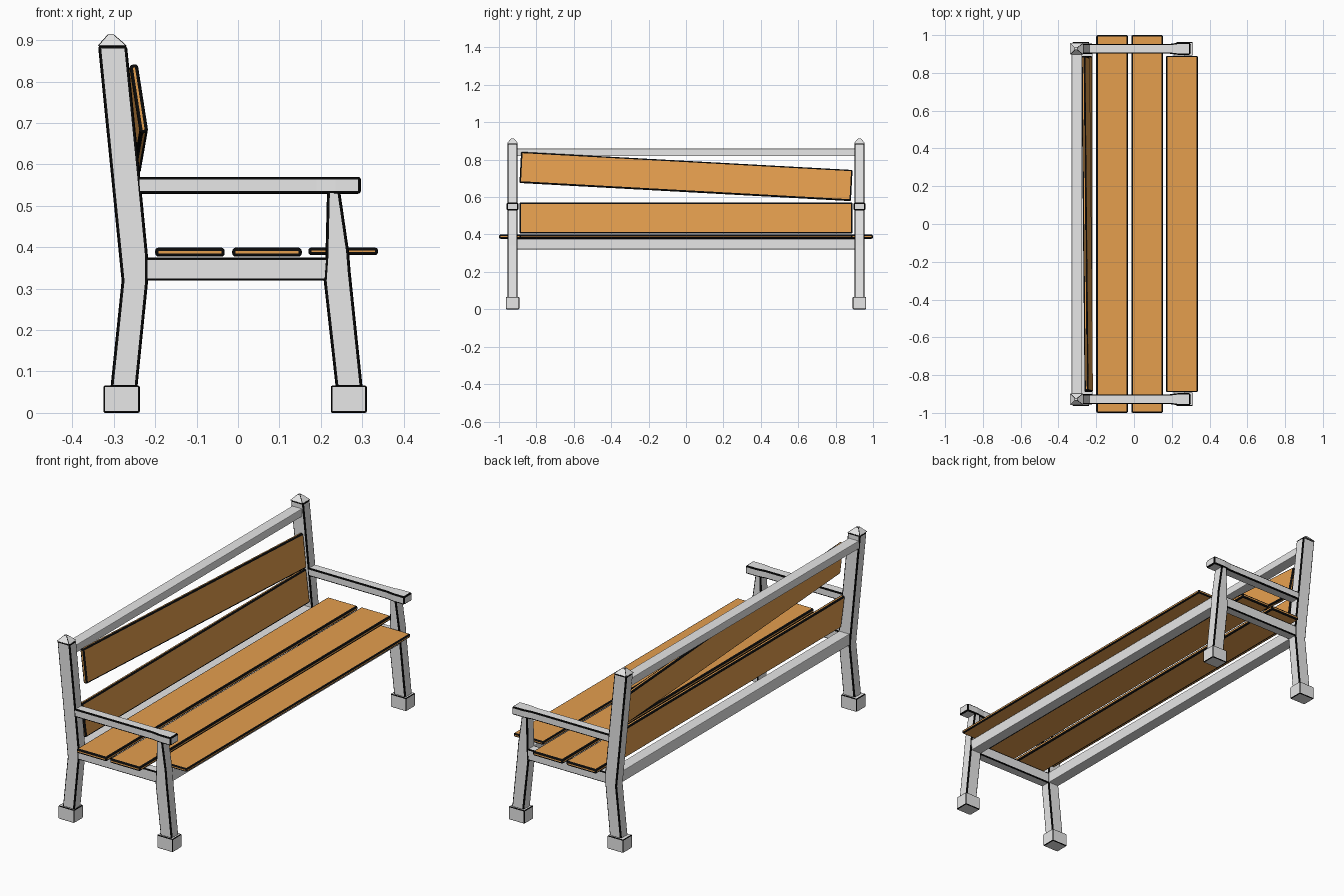
import bpy, bmesh
from mathutils import Vector, Matrix

if "Cube" in bpy.data.objects:
    bpy.data.objects.remove(bpy.data.objects["Cube"])


def material(name, rgb):
    m = bpy.data.materials.new(name)
    m.diffuse_color = (*rgb, 1)
    m.use_nodes = True
    m.node_tree.nodes["Principled BSDF"].inputs["Base Color"].default_value = m.diffuse_color
    return m


METAL = material("light grey", (0.8, 0.8, 0.8))
WOOD = material("warm wood", (0.78, 0.345, 0.076))
BLACK = material("black edging", (0.003, 0.003, 0.003))


def finish(name, bm, mat, bevel, segments=2, edging=True):
    """Make the object; its softened edges carry the black edging colour."""
    bmesh.ops.recalc_face_normals(bm, faces=bm.faces)
    me = bpy.data.meshes.new(name)
    bm.to_mesh(me)
    bm.free()
    me.materials.append(mat)
    ob = bpy.data.objects.new(name, me)
    bpy.context.collection.objects.link(ob)
    if bevel:
        mod = ob.modifiers.new("rounded edges", 'BEVEL')
        mod.width, mod.segments = bevel, segments
        mod.limit_method, mod.angle_limit = 'ANGLE', 0.6
        if edging:
            me.materials.append(BLACK)
            mod.material = 1
    return ob


def box_bm(x0, x1, y0, y1, z0, z1):
    bm = bmesh.new()
    bmesh.ops.create_cube(bm, size=1)
    bmesh.ops.scale(bm, vec=(x1 - x0, y1 - y0, z1 - z0), verts=bm.verts)
    bmesh.ops.translate(bm, vec=((x0 + x1) / 2, (y0 + y1) / 2, (z0 + z1) / 2), verts=bm.verts)
    return bm


def box(name, dims, mat, bevel, edging=True):
    return finish(name, box_bm(*dims), mat, bevel, 2, edging)


def prism(name, points, offset, mat, bevel):
    """Flat outline pushed along an offset."""
    bm = bmesh.new()
    face = bm.faces.new([bm.verts.new(p) for p in points])
    ext = bmesh.ops.extrude_face_region(bm, geom=[face])
    bmesh.ops.translate(bm, vec=offset, verts=[v for v in ext["geom"] if isinstance(v, bmesh.types.BMVert)])
    return finish(name, bm, mat, bevel)


def slat(name, centre, along, across, length, width, thick):
    """Board with black softened edges."""
    bm = box_bm(-thick / 2, thick / 2, -length / 2, length / 2, -width / 2, width / 2)
    y = Vector(along).normalized()
    x = y.cross(Vector(across)).normalized()
    z = x.cross(y)
    rot = Matrix((x, y, z)).transposed().to_4x4()
    bm.transform(Matrix.Translation(centre) @ rot)
    return finish(name, bm, WOOD, thick * 0.38, 3)


BACK = [(-0.308, 0.06), (-0.243, 0.06), (-0.217, 0.319), (-0.217, 0.375), (-0.236, 0.57),
        (-0.268, 0.887), (-0.338, 0.887), (-0.281, 0.319)]
FRONT = [(0.236, 0.06), (0.301, 0.06), (0.272, 0.34), (0.268, 0.39), (0.246, 0.54),
         (0.215, 0.54), (0.211, 0.375), (0.207, 0.319)]

# End frames, one on each side
for s, side in ((-1, "near"), (1, "far")):
    y0, y1 = s * 0.9, s * 0.955
    yc = s * 0.9275
    for label, outline in (("back_post", BACK), ("front_leg", FRONT)):
        prism(f"{side}_{label}", [(x, y0, z) for x, z in outline], (0, y1 - y0, 0), METAL, 0.007)
    for label, x0, x1 in (("back_foot", -0.325, -0.237), ("front_foot", 0.224, 0.311)):
        box(f"{side}_{label}", (x0, x1, yc - 0.036, yc + 0.036, 0, 0.066), METAL, 0.004)
    box(f"{side}_side_rail", (-0.23, 0.225, yc - 0.025, yc + 0.025, 0.319, 0.375), METAL, 0.006)
    # Armrest widens slightly towards its front end
    half = [(-0.245, 0.026), (0.19, 0.026), (0.235, 0.032), (0.297, 0.032)]
    arm = half + [(x, -y) for x, y in reversed(half)]
    prism(f"{side}_armrest", [(x, yc + y, 0.529) for x, y in arm], (0, 0, 0.041), METAL, 0.007)
    # Pyramid cap on the back post
    bm = box_bm(-0.339, -0.268, yc - 0.031, yc + 0.031, 0.882, 0.914)
    for v in bm.verts:
        if v.co.z > 0.9:
            v.co.x = -0.307 + (v.co.x + 0.3035) * 0.2
            v.co.y = yc + (v.co.y - yc) * 0.2
        else:
            v.co.z = 0.886
    finish(f"{side}_post_cap", bm, METAL, 0.002, 1)

# Long rails between the end frames
box("back_seat_rail", (-0.278, -0.22, -0.91, 0.91, 0.321, 0.377), METAL, 0.003, False)
box("front_seat_rail", (0.21, 0.267, -0.91, 0.91, 0.321, 0.377), METAL, 0.003, False)
box("top_back_rail", (-0.33, -0.275, -0.91, 0.91, 0.819, 0.859), METAL, 0.003, False)

# Seat boards: the front one is shorter and fits between the legs
for i, (x, length, z, t) in enumerate(((-0.116, 2.0, 0.388, 0.022), (0.07, 2.0, 0.388, 0.022),
                                       (0.254, 1.78, 0.390, 0.018))):
    slat(f"seat_board_{i + 1}", (x, 0, z), (0, 1, 0), (1, 0, 0), length, 0.168, t)

# Backrest boards: the upper one has slipped at one end
slat("lower_back_board", (-0.242, 0, 0.488), (0, 1, 0), (-0.13, 0, 1), 1.78, 0.167, 0.021)
slat("upper_back_board", (-0.248, 0, 0.710), (-0.017, 1.775, -0.097), (-0.155, 0, 1), 1.775, 0.168, 0.021)
